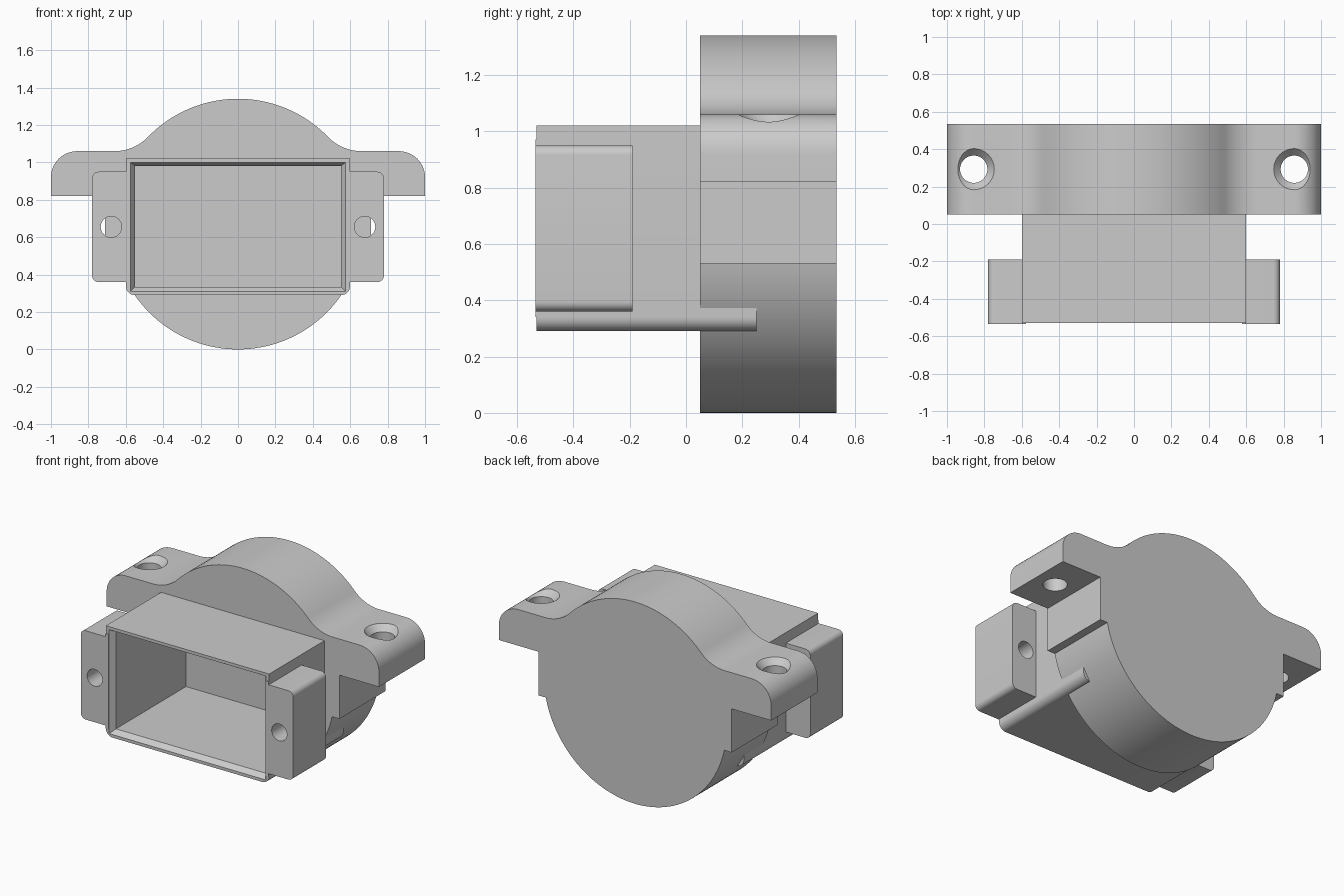
import bpy, bmesh, math

if "Cube" in bpy.data.objects:
    bpy.data.objects.remove(bpy.data.objects["Cube"], do_unlink=True)

grey = bpy.data.materials.new("plain grey")
grey.use_nodes = True
grey.diffuse_color = (0.6, 0.6, 0.6, 1)
grey.node_tree.nodes["Principled BSDF"].inputs["Base Color"].default_value = (0.6, 0.6, 0.6, 1)


def loft(name, rings, helper=False):
    """Solid skinned through matching rings of 3D points, capped at both ends."""
    bm = bmesh.new()
    loops = [[bm.verts.new(p) for p in ring] for ring in rings]
    for a, b in zip(loops, loops[1:]):
        for i in range(len(a)):
            j = (i + 1) % len(a)
            bm.faces.new((a[i], a[j], b[j], b[i]))
    bm.faces.new(loops[0][::-1])
    bm.faces.new(loops[-1])
    bmesh.ops.recalc_face_normals(bm, faces=bm.faces)
    mesh = bpy.data.meshes.new(name)
    bm.to_mesh(mesh)
    bm.free()
    mesh.materials.append(grey)
    obj = bpy.data.objects.new(name, mesh)
    bpy.context.collection.objects.link(obj)
    obj.hide_render = helper
    return obj


def extrude(name, profile, y0, y1, helper=False):
    return loft(name, [[(x, y, z) for x, z in profile] for y in (y0, y1)], helper)


def arc(cx, cz, r, start, end, n):
    return [(cx + r * math.cos(math.radians(start + (end - start) * i / n)),
             cz + r * math.sin(math.radians(start + (end - start) * i / n)))
            for i in range(n + 1)]


def rect(x0, x1, z0, z1):
    return [(x0, z0), (x1, z0), (x1, z1), (x0, z1)]


def finish(obj, cutters):
    bpy.ops.object.select_all(action='DESELECT')
    bpy.context.view_layer.objects.active = obj
    obj.select_set(True)
    for cutter in cutters:
        mod = obj.modifiers.new("cut", 'BOOLEAN')
        mod.operation, mod.solver, mod.object = 'DIFFERENCE', 'EXACT', cutter
        bpy.ops.object.modifier_apply(modifier=mod.name)
    bpy.ops.object.shade_smooth_by_angle(angle=math.radians(30))


# Round rear body with shoulders and ears, right half mirrored to the left
R, ear_top, fx = 0.67, 1.06, 0.66
fr = 0.248
lean = math.degrees(math.atan2(ear_top + fr - R, fx))
step = math.degrees(math.asin((0.53 - R) / R))
half = arc(0, R, R, -90, step, 40)
half += [(0.71, 0.53), (0.71, 0.82), (1.0, 0.82)]
half += arc(0.86, 0.92, 0.14, 0, 90, 12)
half += arc(fx, ear_top + fr, fr, 270, 180 + lean, 12)
half += arc(0, R, R, lean, 90, 24)[1:]
profile = half + [(-x, z) for x, z in half[-2:0:-1]]
body = extrude("rear_body", profile, 0.05, 0.535)

# Rectangular housing with rounded lower edges
outline = arc(-0.55, 0.34, 0.05, 180, 270, 8) + arc(0.55, 0.34, 0.05, 270, 360, 8)
outline += [(0.6, 1.02), (-0.6, 1.02)]
housing = extrude("front_housing", outline, -0.53, 0.25)

# Cavity with a bevelled mouth, and the matching socket in the body
mouth = rect(-0.575, 0.575, 0.31, 1.0)
inner = rect(-0.55, 0.55, 0.335, 0.98)
cavity = loft("cavity_cutter", [[(x, y, z) for x, z in ring] for y, ring in
              ((-0.6, mouth), (-0.53, mouth), (-0.495, inner), (0.24, inner))], True)
socket = extrude("socket_cutter", rect(-0.58, 0.58, 0.31, 1.0), -0.1, 0.245, True)
cutters = [cavity, socket]

# Ear screw holes with countersinks
ear_holes = []
for side in (-1, 1):
    rings = [[(side * 0.857 + x, 0.293 + y, z) for x, y in arc(0, 0, r, 0, 352.5, 47)]
             for z, r in ((0.7, 0.073), (1.02, 0.073), (1.06, 0.11), (1.1, 0.147))]
    ear_holes.append(loft("ear_hole_cutter", rings, True))
cutters += ear_holes

finish(body, [socket] + ear_holes)
finish(housing, [cavity])

# Side mounting blocks with screw holes, and their thin front rims
for side, word in ((1, "left"), (-1, "right")):
    shape = [(0.59, 0.36)] + arc(0.745, 0.395, 0.035, -90, 0, 8)
    shape += arc(0.745, 0.915, 0.035, 0, 90, 8) + [(0.59, 0.95)]
    block = extrude(word + "_mounting_block", [(side * x, z) for x, z in shape], -0.535, -0.19)
    hole = extrude("block_hole_cutter", arc(side * 0.678, 0.655, 0.056, 0, 352.5, 47),
                   -0.7, -0.1, True)
    finish(block, [hole])
    cutters.append(hole)
    edge = sorted((side * 0.577, side * 0.598))
    finish(extrude(word + "_front_rim", rect(*edge, 0.34, 0.97), -0.535, -0.528), [])

# Cutters are no longer needed once applied
for cutter in cutters:
    bpy.data.objects.remove(cutter, do_unlink=True)
